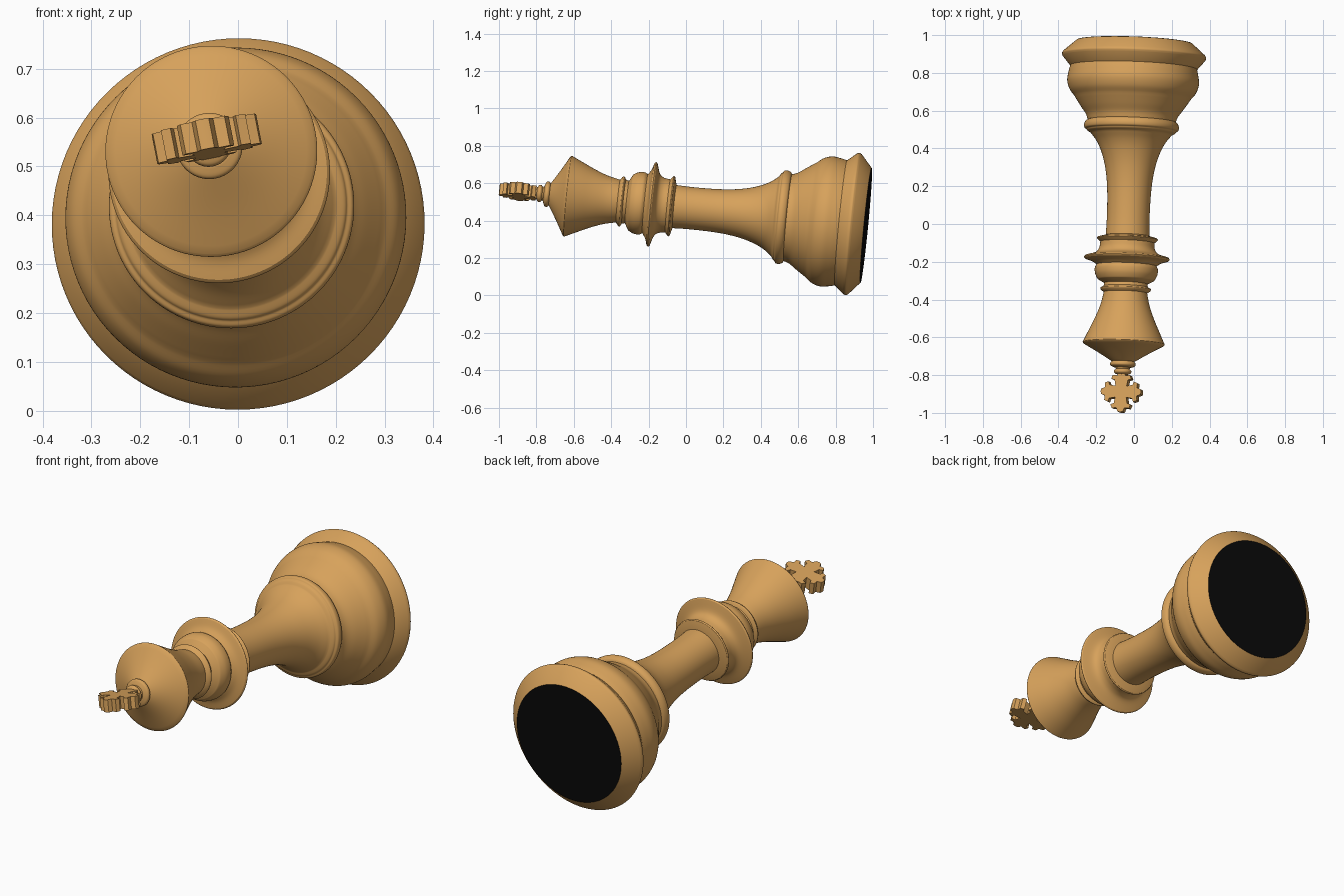
import bpy, bmesh, math
from mathutils import Vector, Matrix


def material(name, col):
    m = bpy.data.materials.new(name)
    m.diffuse_color = (*col, 1)
    return m


WOOD = material("warm wood", (0.68, 0.36, 0.105))
FELT = material("black felt", (0.003, 0.003, 0.003))

# The piece lies on its side: local z runs along its axis, from base to tip
axis = Vector((-0.036, -0.9947, 0.0972)).normalized()
side = Vector((math.cos(math.radians(11)), 0, math.sin(math.radians(11))))
side = (side - axis * side.dot(axis)).normalized()
up = axis.cross(side)
POSE = Matrix((side, up, axis)).transposed().to_4x4()
POSE.translation = (0.003, 0.963, 0.375)


def finish(bm, name, mat, angle=32):
    bmesh.ops.recalc_face_normals(bm, faces=bm.faces)
    me = bpy.data.meshes.new(name)
    bm.to_mesh(me)
    bm.free()
    ob = bpy.data.objects.new(name, me)
    bpy.context.collection.objects.link(ob)
    me.materials.append(mat)
    ob.matrix_world = POSE
    bpy.ops.object.select_all(action='DESELECT')
    ob.select_set(True)
    bpy.context.view_layer.objects.active = ob
    bpy.ops.object.shade_smooth_by_angle(angle=math.radians(angle))
    return ob


def curve(pts, n=5):
    """Smooth curve through (height, radius) points."""
    p = [Vector(q) for q in pts]
    p = [2 * p[0] - p[1]] + p + [2 * p[-1] - p[-2]]
    out = []
    for i in range(1, len(p) - 2):
        a, b, c, d = p[i - 1:i + 3]
        for k in range(n):
            t = k / n
            out.append(0.5 * (2 * b + (c - a) * t + (2 * a - 5 * b + 4 * c - d) * t * t
                              + (3 * b - a - 3 * c + d) * t ** 3))
    return out + [p[-2]]


def lathe(name, runs, mat=WOOD, seg=96):
    """Turn smooth runs of (height, radius); edges stay crisp between runs."""
    prof = []
    for run in runs:
        for q in (curve(run) if len(run) > 2 else [Vector(q) for q in run]):
            if not prof or (q - prof[-1]).length > 1e-4:
                prof.append(q)
    bm = bmesh.new()
    rings = [[bm.verts.new((r * math.cos(2 * math.pi * k / seg),
                            r * math.sin(2 * math.pi * k / seg), s))
              for k in range(seg)] for s, r in prof]
    for a, b in zip(rings, rings[1:]):
        for k in range(seg):
            j = (k + 1) % seg
            bm.faces.new((a[k], a[j], b[j], b[k]))
    bm.faces.new(rings[0])
    bm.faces.new(rings[-1])
    return finish(bm, name, mat)


# Base: flared foot rim, round bulge, shoulder
lathe("base", [
    [(0.001, 0.309), (0.06, 0.376)],
    [(0.06, 0.376), (0.072, 0.382), (0.085, 0.378)],
    [(0.085, 0.378), (0.135, 0.336)],
    [(0.135, 0.336), (0.17, 0.344), (0.215, 0.349), (0.26, 0.335), (0.295, 0.308)],
    [(0.295, 0.308), (0.305, 0.302)],
    [(0.305, 0.302), (0.35, 0.272), (0.39, 0.244), (0.425, 0.232)]])
lathe("felt_pad", [[(0.0, 0.309), (0.001, 0.309)]], FELT)

# Shaft with the ring at its foot
lathe("shaft", [
    [(0.42, 0.232), (0.428, 0.244), (0.445, 0.251), (0.462, 0.249), (0.47, 0.238)],
    [(0.47, 0.238), (0.478, 0.232), (0.488, 0.215)],
    [(0.488, 0.215), (0.53, 0.183), (0.58, 0.158), (0.65, 0.136), (0.73, 0.122),
     (0.82, 0.115), (0.94, 0.113), (1.04, 0.116)]])

# Collar: thin ring, wide flange, rounded band, thin upper ring
lathe("collar", [
    [(1.03, 0.115), (1.042, 0.158)],
    [(1.042, 0.158), (1.048, 0.162), (1.054, 0.157)],
    [(1.054, 0.157), (1.066, 0.143)],
    [(1.066, 0.143), (1.1, 0.148), (1.125, 0.168), (1.143, 0.222)],
    [(1.143, 0.222), (1.15, 0.227), (1.158, 0.221)],
    [(1.158, 0.221), (1.17, 0.185), (1.188, 0.158)],
    [(1.188, 0.158), (1.205, 0.167), (1.235, 0.165), (1.262, 0.152), (1.27, 0.142)],
    [(1.27, 0.142), (1.285, 0.114)],
    [(1.285, 0.114), (1.302, 0.118)],
    [(1.302, 0.118), (1.312, 0.134), (1.322, 0.131)],
    [(1.322, 0.131), (1.335, 0.112)]])

# Flared crown with conical top
lathe("crown", [
    [(1.33, 0.114), (1.4, 0.13), (1.47, 0.156), (1.54, 0.188), (1.598, 0.215)],
    [(1.598, 0.215), (1.604, 0.217), (1.61, 0.212)],
    [(1.61, 0.212), (1.655, 0.133), (1.705, 0.052)]])

# Finial rings
lathe("finial", [
    [(1.695, 0.05), (1.704, 0.064), (1.714, 0.068), (1.724, 0.064), (1.732, 0.045)],
    [(1.732, 0.04), (1.74, 0.036)],
    [(1.74, 0.036), (1.75, 0.046), (1.762, 0.043), (1.77, 0.028)],
    [(1.77, 0.028), (1.8, 0.026)]], seg=48)

# Cross: one flared, notched arm repeated four times, then thickened
arm = [(0.030, -0.030), (0.062, -0.036), (0.068, -0.054), (0.088, -0.046),
       (0.086, -0.022), (0.106, -0.014), (0.109, 0.0), (0.106, 0.014),
       (0.086, 0.022), (0.088, 0.046), (0.068, 0.054), (0.062, 0.036)]
bm = bmesh.new()
outline = []
for q in range(4):
    c, s = round(math.cos(q * math.pi / 2)), round(math.sin(q * math.pi / 2))
    outline += [bm.verts.new((c * t - s * w, -0.031, 1.863 + s * t + c * w)) for t, w in arm]
face = bm.faces.new(outline)
ext = bmesh.ops.extrude_face_region(bm, geom=[face])
bmesh.ops.translate(bm, vec=(0, 0.062, 0),
                    verts=[v for v in ext["geom"] if isinstance(v, bmesh.types.BMVert)])
bmesh.ops.triangulate(bm, faces=[f for f in bm.faces if len(f.verts) > 4])
finish(bm, "cross", WOOD)
